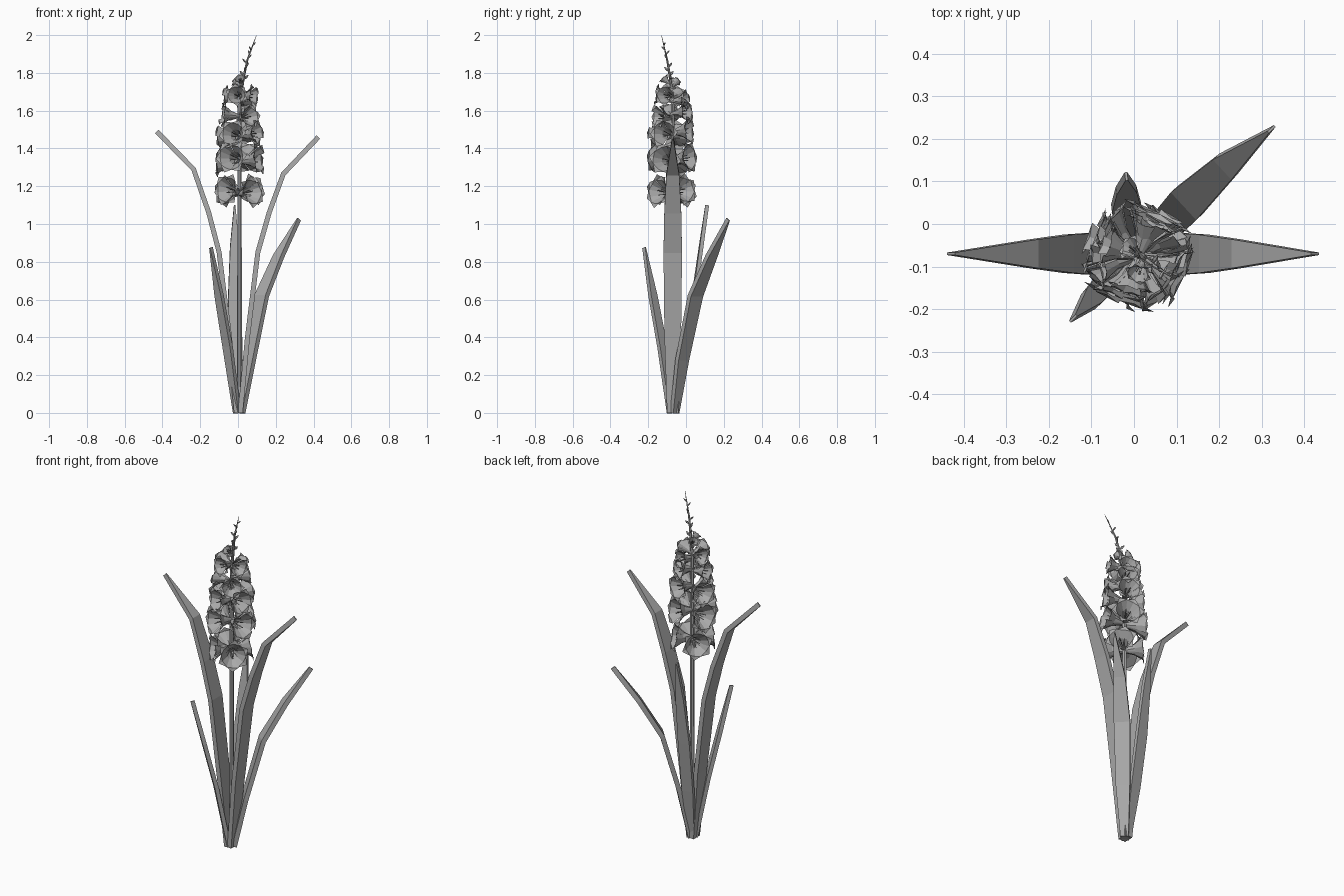
import bpy, bmesh, math, random
from mathutils import Vector

random.seed(4)
cube = bpy.data.objects.get("Cube")
if cube:
    bpy.data.objects.remove(cube)

grey = bpy.data.materials.new("plain grey")
grey.use_nodes = True
grey.diffuse_color = (0.4, 0.4, 0.4, 1)
grey.node_tree.nodes["Principled BSDF"].inputs["Base Color"].default_value = (0.4, 0.4, 0.4, 1)


def finish(name, bm, solid=True):
    if solid:
        bmesh.ops.recalc_face_normals(bm, faces=bm.faces)
    mesh = bpy.data.meshes.new(name)
    bm.to_mesh(mesh)
    bm.free()
    mesh.materials.append(grey)
    obj = bpy.data.objects.new(name, mesh)
    bpy.context.collection.objects.link(obj)
    return obj


def loft(bm, rings):
    """Skin a list of vertex rings and cap both ends."""
    rings = [[bm.verts.new(p) for p in ring] for ring in rings]
    n = len(rings[0])
    for a, b in zip(rings, rings[1:]):
        for i in range(n):
            j = (i + 1) % n
            bm.faces.new((a[i], a[j], b[j], b[i]))
    bm.faces.new(rings[0])
    bm.faces.new(rings[-1])


def tangent(pts, i):
    return (pts[min(i + 1, len(pts) - 1)] - pts[max(i - 1, 0)]).normalized()


def leaf(name, path, widths, thick=0.026):
    """Flat tapering blade; the section is a slab across the path."""
    pts = [Vector(p) for p in path]
    run = pts[-1] - pts[0]
    side = Vector((-run.y, run.x, 0)).normalized()
    rings = []
    for i, (p, w) in enumerate(zip(pts, widths)):
        n = side.cross(tangent(pts, i)).normalized() * thick / 2
        s = side * w
        rings.append([p + s + n, p - s + n, p - s - n, p + s - n])
    bm = bmesh.new()
    loft(bm, rings)
    return finish(name, bm)


def tube(bm, pts, radii, sides=6):
    pts = [Vector(p) for p in pts]
    rings = []
    for i, (p, r) in enumerate(zip(pts, radii)):
        t = tangent(pts, i)
        u = t.orthogonal().normalized()
        v = t.cross(u)
        rings.append([p + r * (u * math.cos(k * math.tau / sides) + v * math.sin(k * math.tau / sides))
                      for k in range(sides)])
    loft(bm, rings)


# Leaves
Y = -0.07
leaf("left_leaf", [(0.012, Y, 0), (0.05, Y, 0.4), (0.105, Y, 0.85), (0.165, Y, 1.06), (0.24, Y, 1.265), (0.425, Y, 1.46)],
     [0.03, 0.044, 0.049, 0.045, 0.034, 0.003])
leaf("right_leaf", [(-0.008, Y, 0), (-0.045, Y, 0.4), (-0.1, Y, 0.85), (-0.155, Y, 1.06), (-0.235, Y, 1.29), (-0.43, Y, 1.49)],
     [0.03, 0.044, 0.049, 0.045, 0.034, 0.003])
leaf("back_left_leaf", [(0.015, -0.06, 0), (0.06, -0.02, 0.28), (0.125, 0.05, 0.62), (0.215, 0.135, 0.83), (0.323, 0.223, 1.025)],
     [0.022, 0.038, 0.044, 0.032, 0.003])
leaf("front_right_leaf", [(-0.005, -0.08, 0), (-0.055, -0.125, 0.35), (-0.1, -0.175, 0.62), (-0.143, -0.222, 0.875)],
     [0.02, 0.028, 0.024, 0.003], 0.022)
leaf("back_leaf", [(0, -0.055, 0), (-0.01, -0.005, 0.3), (-0.018, 0.04, 0.6), (-0.018, 0.08, 0.88), (-0.018, 0.112, 1.1)],
     [0.02, 0.034, 0.035, 0.024, 0.003], 0.02)

# Flower stem, bending at the top
STEM = [(0.008, Y, 0), (0.008, Y, 1.2), (0.008, Y, 1.65), (0.03, -0.085, 1.78), (0.05, -0.1, 1.87), (0.098, -0.13, 2)]
bm = bmesh.new()
tube(bm, STEM, [0.013, 0.012, 0.01, 0.007, 0.005, 0.001])
finish("stem", bm)


def stem_at(z):
    for a, b in zip(STEM, STEM[1:]):
        if z <= b[2]:
            return Vector(a).lerp(Vector(b), (z - a[2]) / (b[2] - a[2]))
    return Vector(STEM[-1])


def flower(bm, base, aim, radius, length):
    """Six creased petals flaring from a throat, with stamens and a bract."""
    aim = aim.normalized()
    u = Vector((0, 0, 1)).cross(aim).normalized()
    v = aim.cross(u)
    turn = random.uniform(0, math.tau / 6)

    def at(angle, r, d):
        return bm.verts.new(base + aim * d * length + radius * r * (u * math.cos(angle) + v * math.sin(angle)))

    for k in range(6):
        a = turn + k * math.tau / 6
        outer = k % 2
        d = random.uniform(-0.06, 0.06) - 0.06 * outer
        w = 0.5 + 0.08 * outer
        # profile stations: half angle, radius, depth
        rows = [(0.5, 0.12, 0), (w, 0.42, 0.55 + d / 2), (w, 0.85, 0.93 + d)]
        grid = [[at(a - h, r, q), at(a, r * 0.94, q - 0.05), at(a + h, r, q)] for h, r, q in rows]
        tip = at(a, 1.1, 0.9 + d)
        for lo, hi in zip(grid, grid[1:]):
            for i in (0, 1):
                bm.faces.new((lo[i], lo[i + 1], hi[i + 1], hi[i]))
        for i in (0, 1):
            bm.faces.new((grid[2][i], grid[2][i + 1], tip))
    for k in range(3):
        a = turn + k * math.tau / 3
        end = base + aim * length * 0.8 + radius * 0.2 * (u * math.cos(a) + v * math.sin(a))
        tube(bm, [base, end], [0.002, 0.003], 3)
    # bract under the throat
    tube(bm, [base - aim * 0.01, base + aim * length * 0.3 - v * 0.012, base + aim * length * 0.5 - v * 0.03],
         [0.006, 0.012, 0.001], 4)


# Whorls of flowers: height, count, first angle, petal radius, reach
WHORLS = [(1.175, 4, -45, 0.08, 0.115), (1.335, 4, -25, 0.082, 0.125), (1.475, 4, -20, 0.074, 0.115),
          (1.575, 3, -55, 0.062, 0.105), (1.665, 4, -20, 0.055, 0.09)]
bm = bmesh.new()
for z, count, first, radius, reach in WHORLS:
    for k in range(count):
        a = math.radians(first + k * 360 / count + random.uniform(-6, 6))
        aim = Vector((math.cos(a), math.sin(a), 0.12))
        base = stem_at(z) + Vector((0, -0.005, random.uniform(-0.02, 0.01)))
        flower(bm, base, aim, radius, reach)
# small half-open flowers above
for z, a in ((1.72, 2.5), (1.735, -1.9)):
    flower(bm, stem_at(z), Vector((math.cos(a), math.sin(a), 0.9)), 0.03, 0.06)
finish("flowers", bm, False)

# Closed buds alternating up the tip
bm = bmesh.new()
for k in range(9):
    z = 1.76 + k * 0.023
    a = k * 2.4
    size = 0.04 - k * 0.002
    p = stem_at(z)
    d = Vector((math.cos(a), math.sin(a), 1)).normalized()
    tube(bm, [p, p + d * size * 0.6, p + d * size], [0.003, 0.008 - k * 0.0005, 0.002], 5)
finish("buds", bm)
